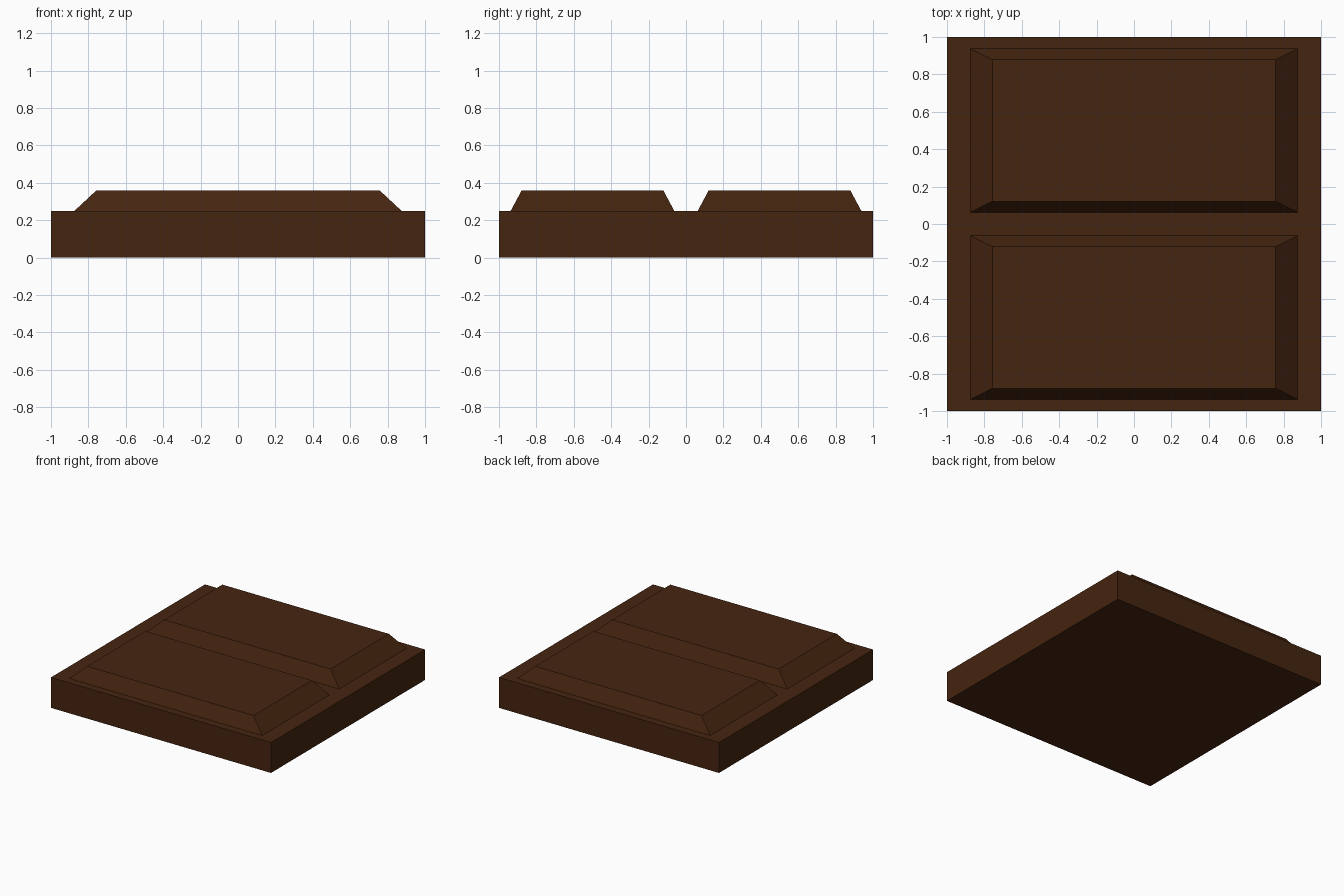
import bpy, bmesh
from mathutils import Matrix, Vector

if "Cube" in bpy.data.objects:
    bpy.data.objects.remove(bpy.data.objects["Cube"])

mat = bpy.data.materials.new("dark_chocolate_brown")
mat.diffuse_color = (0.060, 0.0178, 0.005, 1)
mat.use_nodes = True
mat.node_tree.nodes["Principled BSDF"].inputs["Base Color"].default_value = mat.diffuse_color

bm = bmesh.new()

# Slab, split across the middle into two halves
bmesh.ops.create_cube(bm, size=1, matrix=Matrix.Translation((0, 0, 0.125)) @ Matrix.Diagonal((2, 2, 0.25, 1)))
bmesh.ops.bisect_plane(bm, geom=bm.verts[:] + bm.edges[:] + bm.faces[:],
                       plane_co=(0, 0, 0), plane_no=(0, 1, 0))


def step(faces, scale, lift):
    """Extrude each face on its own, shrink it about its centre and lift it."""
    new = bmesh.ops.extrude_discrete_faces(bm, faces=faces)["faces"]
    for f in new:
        c = f.calc_center_median()
        for v in f.verts:
            v.co = c + (v.co - c) * scale + Vector((0, 0, lift))
    return new


# Raised blocks: flat rim, then sloped sides
bm.normal_update()
tops = [f for f in bm.faces if f.normal.z > 0.9]
tops = step(tops, 0.875, 0)
step(tops, 0.865, 0.11)
bmesh.ops.recalc_face_normals(bm, faces=bm.faces[:])

mesh = bpy.data.meshes.new("two_block_slab")
bm.to_mesh(mesh)
bm.free()
mesh.materials.append(mat)
obj = bpy.data.objects.new("two_block_slab", mesh)
bpy.context.collection.objects.link(obj)
